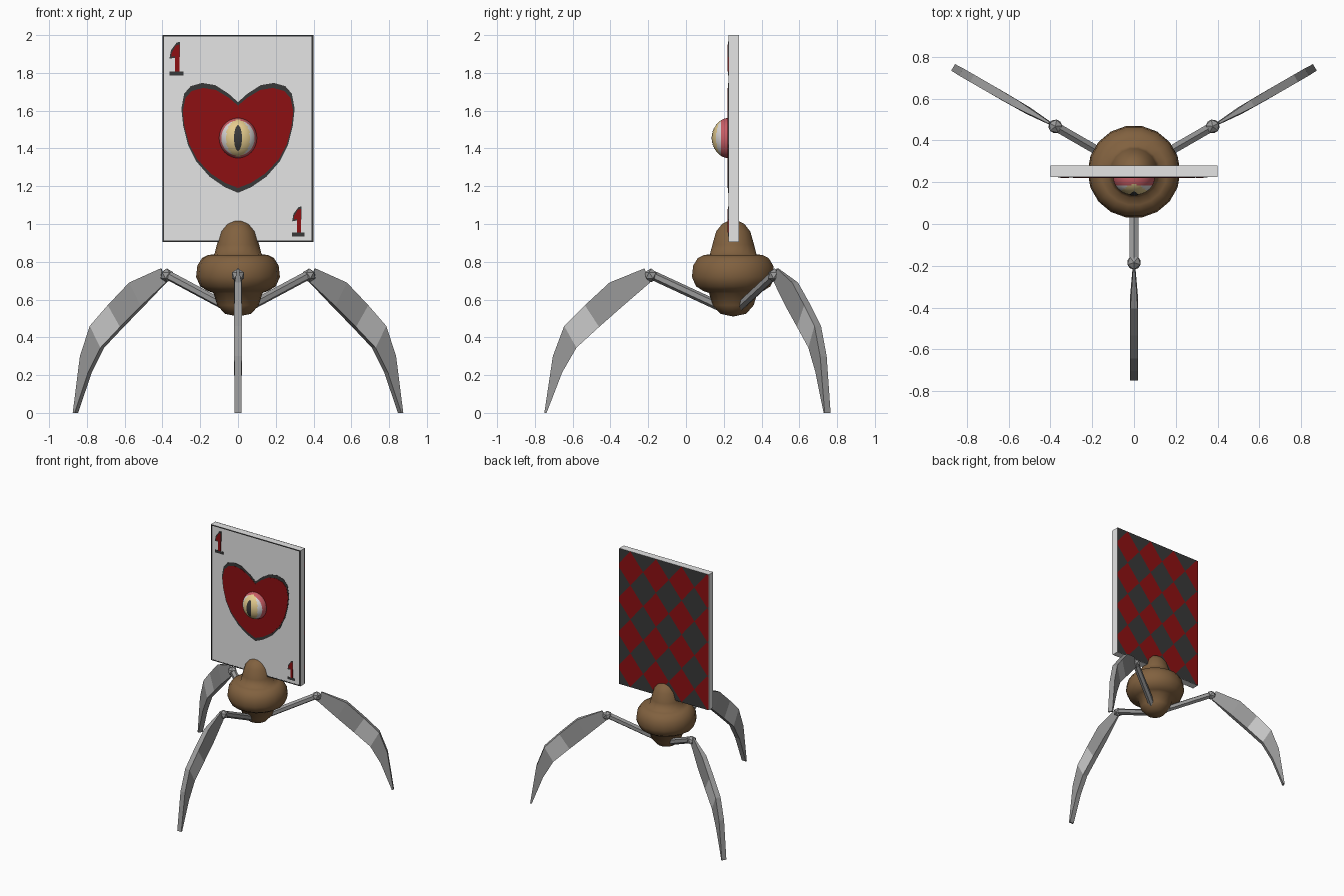
import bpy, bmesh, math
from mathutils import Vector, Matrix

if "Cube" in bpy.data.objects:
    bpy.data.objects.remove(bpy.data.objects["Cube"], do_unlink=True)


def material(name, r, g, b):
    m = bpy.data.materials.new(name)
    m.use_nodes = True
    m.diffuse_color = (r, g, b, 1)
    m.node_tree.nodes["Principled BSDF"].inputs["Base Color"].default_value = (r, g, b, 1)
    return m


BROWN = material("brown_body", .22, .12, .05)
STEEL = material("grey_steel", .32, .32, .32)
PALE = material("pale_steel", .6, .6, .6)
CARD = material("card_white", .78, .78, .78)
DARK = material("charcoal", .04, .04, .04)
RED = material("deep_red", .27, .005, .006)
IRIS = material("iris_yellow", .78, .6, .27)
WHITE = material("eye_white", .7, .68, .68)
PINK = material("eye_pink", .58, .11, .13)

HUB_Y = .25                    # body axis
FRONT, BACK = .225, .28        # card faces
LEFT, RIGHT, LOW, HIGH = -.4, .4, .905, 2.0


def finish(name, bm, *mats, smooth=False):
    bmesh.ops.recalc_face_normals(bm, faces=bm.faces)
    mesh = bpy.data.meshes.new(name)
    bm.to_mesh(mesh)
    bm.free()
    for m in mats:
        mesh.materials.append(m)
    mesh.polygons.foreach_set("use_smooth", [smooth] * len(mesh.polygons))
    ob = bpy.data.objects.new(name, mesh)
    bpy.context.collection.objects.link(ob)
    return ob


def plate(name, points, y_out, mat, y_in=FRONT + .001):
    """Extrude an x-z outline along y."""
    bm = bmesh.new()
    face = bm.faces.new([bm.verts.new((x, y_out, z)) for x, z in points])
    ext = bmesh.ops.extrude_face_region(bm, geom=[face])["geom"]
    for v in ext:
        if isinstance(v, bmesh.types.BMVert):
            v.co.y = y_in
    # keep the outer cap as well as the extruded one
    if not any(len(f.verts) == len(points) and f.calc_center_median().y == y_out for f in bm.faces):
        bmesh.ops.holes_fill(bm, edges=bm.edges)
    return finish(name, bm, mat)


def rect(x0, x1, z0, z1):
    return [(x0, z0), (x1, z0), (x1, z1), (x0, z1)]


# Turned body: rounded foot, fat ring and domed top
profile = [(0, .51), (.07, .525), (.11, .57), (.13, .635), (.16, .645), (.2, .67),
           (.222, .72), (.215, .78), (.19, .82), (.16, .835), (.125, .84),
           (.112, .89), (.092, .96), (.06, 1.0), (.03, 1.015), (0, 1.02)]
bm = bmesh.new()
ring = [bm.verts.new((r, HUB_Y, z)) for r, z in profile]
edges = [bm.edges.new(pair) for pair in zip(ring, ring[1:])]
bmesh.ops.spin(bm, geom=ring + edges, cent=(0, HUB_Y, 0), axis=(0, 0, 1),
               angle=math.tau, steps=18, use_merge=True)
bmesh.ops.remove_doubles(bm, verts=bm.verts, dist=.0005)
finish("body", bm, BROWN, smooth=True)

# Legs, drawn in a radial plane (outer edge, inner edge, half width)
stations = [((.47, .765), (.44, .69), .005), ((.655, .69), (.585, .565), .018),
            ((.785, .57), (.71, .455), .02), ((.895, .46), (.83, .345), .02),
            ((.955, .30), (.905, .215), .02), ((1.0, .0), (.988, .0), .018)]


def leg_frame(angle):
    return Matrix.Translation((0, HUB_Y, 0)) @ Matrix.Rotation(math.radians(angle), 4, 'Z')


def blade(name, frame):
    bm = bmesh.new()
    rings = []
    for (ro, zo), (ri, zi), w in stations:
        rings.append([bm.verts.new(p) for p in
                      ((ro, -w, zo), (ro, w, zo), (ri, w, zi), (ri, -w, zi))])
    for i, (a, b) in enumerate(zip(rings, rings[1:])):
        for k in range(4):
            f = bm.faces.new((a[k], a[k - 1], b[k - 1], b[k]))
            f.material_index = int(i == 2 and k % 2 == 0 and k is not None
                                   and a[k].co.y * a[k - 1].co.y > 0)
            # pale flat only on the two broad sides of the middle section
            if i == 2 and a[k].co.y * a[k - 1].co.y > 0:
                f.material_index = 1
    bm.faces.new(rings[0])
    bm.faces.new(rings[-1])
    bm.transform(frame)
    finish(name, bm, STEEL, PALE)


def rod(name, frame, a, b, radius):
    a, b = Vector(a), Vector(b)
    bm = bmesh.new()
    bmesh.ops.create_cone(bm, cap_ends=True, segments=6, radius1=radius,
                          radius2=radius, depth=(b - a).length)
    turn = (b - a).to_track_quat('Z', 'Y').to_matrix().to_4x4()
    bm.transform(frame @ Matrix.Translation((a + b) / 2) @ turn)
    finish(name, bm, STEEL)


for side, angle in (("front", -90), ("back_left", 30), ("back_right", 150)):
    frame = leg_frame(angle)
    rod(side + "_upper_leg", frame, (.02, 0, .54), (.43, 0, .73), .025)
    bm = bmesh.new()
    bmesh.ops.create_icosphere(bm, subdivisions=1, radius=.037)
    bm.transform(frame @ Matrix.Translation((.435, 0, .728)))
    finish(side + "_knee", bm, STEEL)
    blade(side + "_lower_leg", frame)

# Card slab
bm = bmesh.new()
bmesh.ops.create_cube(bm, size=1)
bm.transform(Matrix.Translation((0, (FRONT + BACK) / 2, (LOW + HIGH) / 2))
             @ Matrix.Diagonal((RIGHT - LEFT, BACK - FRONT, HIGH - LOW, 1)))
finish("card", bm, CARD)

# Thin dark border on the card front
B = .008
for name, box in (("left", (RIGHT - B - .003, RIGHT, LOW, HIGH)), ("right", (LEFT, LEFT + B, LOW, HIGH)),
                  ("top", (LEFT, RIGHT, HIGH - B, HIGH)), ("bottom", (LEFT, RIGHT, LOW, LOW + B))):
    plate("border_" + name, rect(*box), FRONT - .001, DARK)

# Heart with a dark rim
half = [(0, 1.165), (.07, 1.195), (.15, 1.25), (.22, 1.33), (.265, 1.42), (.29, 1.52),
        (.3, 1.61), (.285, 1.69), (.25, 1.73), (.19, 1.747), (.12, 1.735), (.05, 1.69), (0, 1.645)]
heart = half + [(-x, z) for x, z in half[-2:0:-1]]
plate("heart_rim", heart, FRONT - .002, DARK)
plate("heart", [(x * .975, 1.45 + (z - 1.45) * .91) for x, z in heart], FRONT - .004, RED)

# Corner ornaments: red stem and flag on a dark foot
for name, cx, z0, s in (("upper", -.325, 1.785, 1), ("lower", .32, .935, .88)):
    def at(points):
        return [(cx + x * s, z0 + z * s) for x, z in points]
    plate(name + "_ornament_foot", at(rect(-.038, .036, 0, .022)), FRONT - .002, DARK)
    plate(name + "_ornament_shade", at([(-.038, .09), (.018, .1), (.018, .18), (0, .175), (-.03, .135)]),
          FRONT - .002, DARK)
    plate(name + "_ornament_stem", at([(-.008, .022), (.014, .022), (.014, .165), (-.004, .16),
                                       (-.026, .12), (-.026, .1), (-.008, .105)]), FRONT - .004, RED)

# Diamond pattern on the card back, cut along both diagonals
W, H, X0, Z0 = .229, .274, .3, LOW + .137
bm = bmesh.new()
bm.faces.new([bm.verts.new((x, BACK + .002, z)) for x, z in rect(LEFT, RIGHT, LOW, HIGH)])
for sign in (1, -1):
    for k in range(-9, 9):
        bmesh.ops.bisect_plane(bm, geom=bm.verts[:] + bm.edges[:] + bm.faces[:],
                               plane_co=(X0 + (k + .5) * W, 0, Z0),
                               plane_no=(1 / W, 0, sign / H))
for f in bm.faces:
    c = f.calc_center_median()
    u, v = (c.x - X0) / W, (c.z - Z0) / H
    f.material_index = (round(u + v) + round(u - v)) % 2
pattern = finish("back_pattern", bm, RED, DARK)
if pattern.data.polygons[0].normal.y < 0:
    pattern.data.flip_normals()

# Bulging eye: front half of a flattened ball, coloured by zone
EYE_Z = 1.455
bm = bmesh.new()
bmesh.ops.create_uvsphere(bm, u_segments=48, v_segments=32, radius=1)
bm.transform(Matrix.Rotation(math.pi / 2, 4, 'X'))
bmesh.ops.bisect_plane(bm, geom=bm.verts[:] + bm.edges[:] + bm.faces[:],
                       plane_co=(0, .05, 0), plane_no=(0, 1, 0), clear_outer=True)
bm.transform(Matrix.Translation((0, FRONT, EYE_Z)) @ Matrix.Diagonal((.1, .087, .106, 1)))
for f in bm.faces:
    c = f.calc_center_median()
    z = c.z - EYE_Z
    if math.hypot(c.x / .065, z / .096) < 1:
        f.material_index = 0
    else:
        f.material_index = 1 if c.y < .185 else 2
finish("eye", bm, IRIS, WHITE, PINK, smooth=True)

# Slit pupil, a thin curved shell lying on the eye
bm = bmesh.new()
rows = []
for i in range(13):
    t = -1 + i / 6
    z = .068 * t
    w = .021 * math.sqrt(max(1 - t * t, .01))
    row = []
    for x in (-w, 0, w):
        depth = math.sqrt(1 - (x / .1) ** 2 - (z / .106) ** 2)
        row.append(bm.verts.new((x, FRONT - .087 * depth - .002, EYE_Z + z)))
    rows.append(row)
for a, b in zip(rows, rows[1:]):
    for k in (0, 1):
        bm.faces.new((a[k], a[k + 1], b[k + 1], b[k]))
pupil = finish("pupil", bm, DARK, smooth=True)
if pupil.data.polygons[0].normal.y > 0:
    pupil.data.flip_normals()
